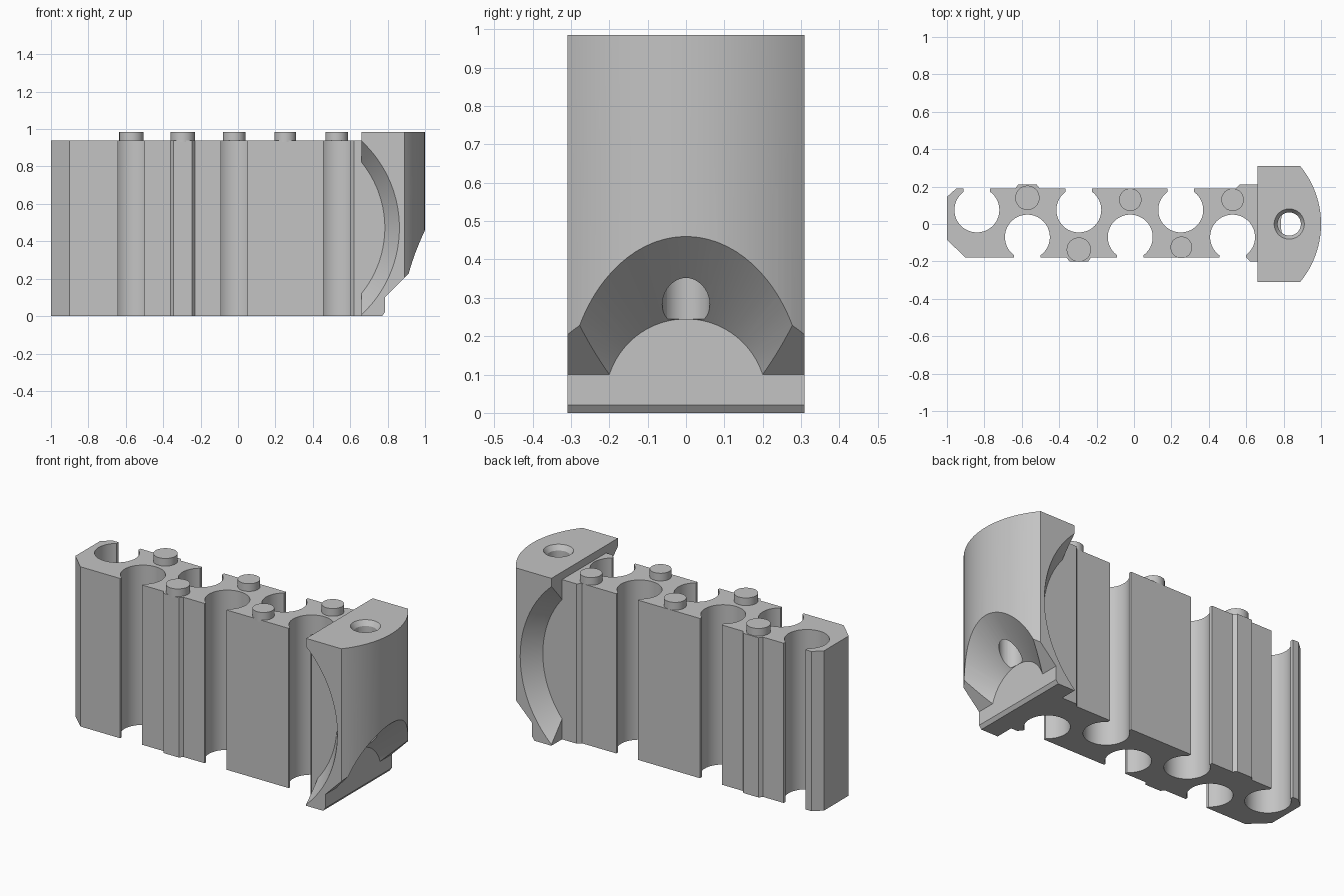
import bpy, bmesh, math
from mathutils import Matrix, Vector

cube = bpy.data.objects.get("Cube")
if cube:
    bpy.data.objects.remove(cube, do_unlink=True)

grey = bpy.data.materials.new("plain_grey")
grey.use_nodes = True
colour = (0.55, 0.55, 0.55, 1)
grey.diffuse_color = colour
grey.node_tree.nodes["Principled BSDF"].inputs["Base Color"].default_value = colour


def finish(name, bm):
    bmesh.ops.recalc_face_normals(bm, faces=bm.faces)
    mesh = bpy.data.meshes.new(name)
    bm.to_mesh(mesh)
    bm.free()
    mesh.materials.append(grey)
    obj = bpy.data.objects.new(name, mesh)
    bpy.context.collection.objects.link(obj)
    return obj


def prism(name, points, depth):
    """Extrude a closed outline of 3D points along the depth vector."""
    bm = bmesh.new()
    face = bm.faces.new([bm.verts.new(p) for p in points])
    new = bmesh.ops.extrude_face_region(bm, geom=[face])["geom"]
    verts = [g for g in new if isinstance(g, bmesh.types.BMVert)]
    bmesh.ops.translate(bm, verts=verts, vec=depth)
    return finish(name, bm)


def tube(name, start, end, r1, r2, sides=64):
    """Cylinder or cone from start to end."""
    start, end = Vector(start), Vector(end)
    axis = end - start
    turn = axis.to_track_quat("Z", "Y").to_matrix().to_4x4()
    bm = bmesh.new()
    bmesh.ops.create_cone(bm, cap_ends=True, segments=sides, radius1=r1, radius2=r2,
                          depth=axis.length,
                          matrix=Matrix.Translation((start + end) / 2) @ turn)
    return finish(name, bm)


def cut(target, cutter):
    cutter.hide_render = True
    mod = target.modifiers.new("cut", "BOOLEAN")
    mod.operation = "DIFFERENCE"
    mod.solver = "EXACT"
    mod.object = cutter
    bpy.context.view_layer.objects.active = target
    bpy.ops.object.modifier_apply(modifier=mod.name)
    bpy.data.objects.remove(cutter, do_unlink=True)


def smooth(obj):
    bpy.ops.object.select_all(action="DESELECT")
    obj.select_set(True)
    bpy.context.view_layer.objects.active = obj
    bpy.ops.object.shade_smooth_by_angle(angle=math.radians(25))


# Main block: outline with chamfered end, two ribs and a thicker root
HEIGHT, FRONT, BACK = 0.94, -0.18, 0.19


def rib(x, y, out):
    s = 1 if out > y else -1
    return [(x + s * 0.065, y), (x + s * 0.05, out), (x - s * 0.05, out), (x - s * 0.065, y)]


outline = [(-1, -0.085), (-0.9, FRONT)]
outline += rib(-0.295, FRONT, -0.2)
outline += [(0.6, FRONT), (0.62, -0.2), (0.66, -0.2), (0.66, 0.21), (0.565, 0.21), (0.545, BACK)]
outline += rib(-0.57, BACK, 0.21)
outline += [(-0.95, BACK), (-1, 0.145)]
block = prism("scalloped_block", [(x, y, 0) for x, y in outline], (0, 0, HEIGHT))

# Staggered round channels, each opening through a narrower slot
for y, side, xs in ((0.075, 1, (-0.84, -0.295, 0.25)), (-0.07, -1, (-0.57, -0.02, 0.527))):
    for x in xs:
        cut(block, tube("channel", (x, y, -0.1), (x, y, 1.1), 0.12, 0.12))
        slot = [(x - 0.071, y), (x + 0.071, y), (x + 0.071, y + side * 0.2),
                (x - 0.071, y + side * 0.2)]
        cut(block, prism("slot", [(a, b, -0.1) for a, b in slot], (0, 0, 1.2)))
smooth(block)

# Pegs on the top face
for i, (x, y, r) in enumerate(((-0.57, 0.14, 0.065), (-0.295, -0.137, 0.065), (-0.02, 0.13, 0.06),
                               (0.253, -0.125, 0.058), (0.527, 0.13, 0.06))):
    smooth(tube(f"peg_{i + 1}", (x, y, HEIGHT - 0.01), (x, y, 0.985), r, r, 48))

# End cap with a bowed outer face
HALF, RADIUS, CENTRE = 0.309, 0.486, 0.514
sweep = math.asin(HALF / RADIUS)
bow = [(CENTRE + RADIUS * math.cos(a), RADIUS * math.sin(a), 0)
       for a in (sweep * (i / 16 - 1) for i in range(33))]
cap = prism("end_cap", [(0.66, -HALF, 0)] + bow + [(0.66, HALF, 0)], (0, 0, 0.985))

# Sloped undercut and the conical recess in it
foot = [(0.75, -0.027), (0.785, 0.02), (0.785, 0.1), (1.1, 0.415), (1.1, -0.027)]
cut(cap, prism("undercut", [(x, -0.5, z) for x, z in foot], (0, 1, 0)))
cut(cap, tube("recess", (0.785, 0, 0.035), (1.085, 0, 0.035), 0.21, 0.51, 96))

# Screw hole with countersink
cut(cap, tube("hole", (0.83, 0, 0.245), (0.83, 0, 1.1), 0.062, 0.062, 48))
cut(cap, tube("countersink", (0.83, 0, 0.95), (0.83, 0, 0.99), 0.058, 0.084, 48))

# Flared round relief on both sides of the cap
for inner, outer in ((-0.2, -HALF), (0.21, HALF)):
    slope = 0.078 / (outer - inner)
    past = outer + math.copysign(0.02, outer)
    cut(cap, tube("relief", (0.23, inner, 0.472), (0.23, past, 0.472),
                  0.555, 0.555 + slope * (past - inner), 160))
smooth(cap)
